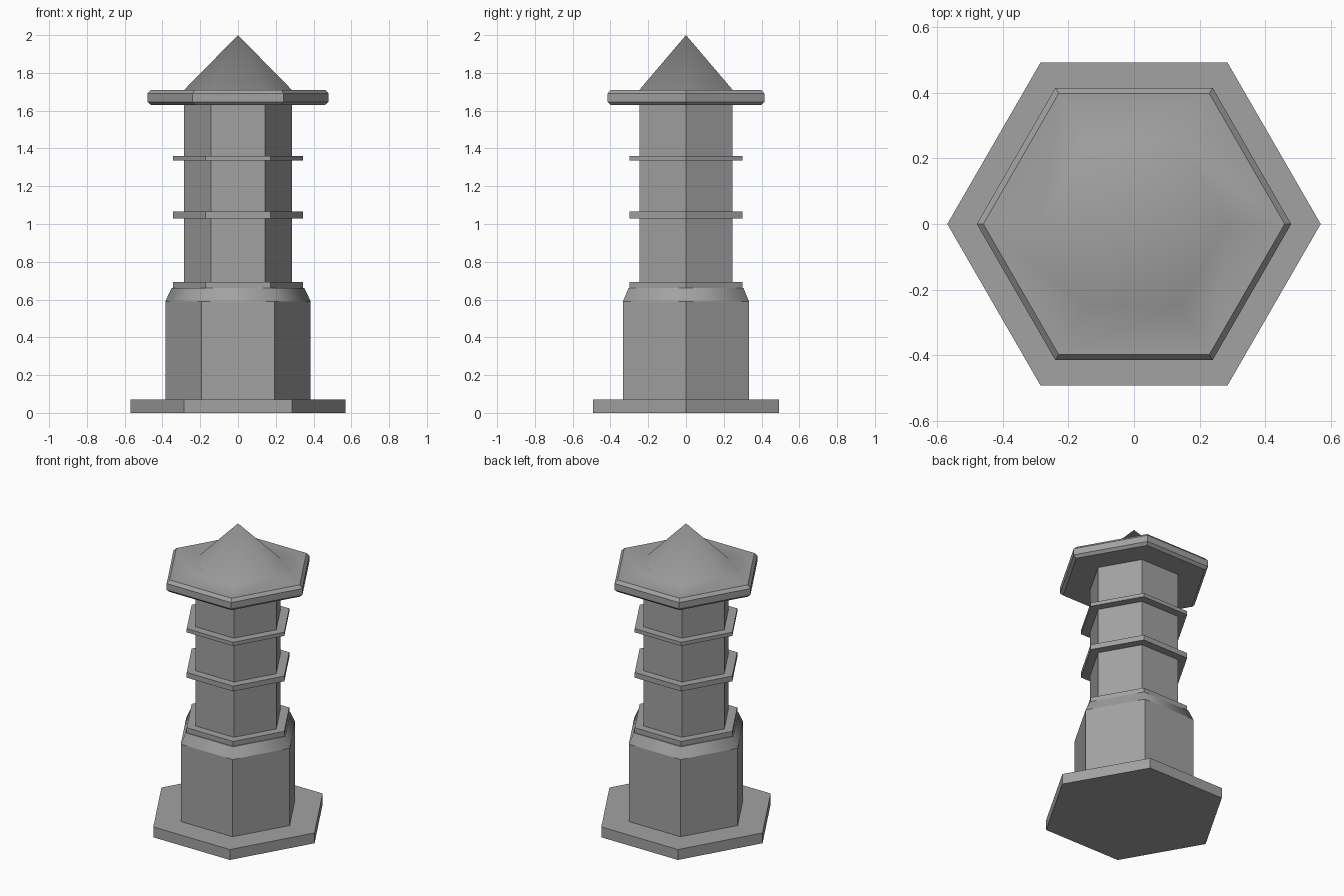
import bpy
import bmesh
from math import cos, sin, pi

cube = bpy.data.objects.get("Cube")
if cube:
    bpy.data.objects.remove(cube, do_unlink=True)

SIDES = 6
COLOUR = (0.36, 0.36, 0.36, 1)

stone = bpy.data.materials.new("grey stone")
stone.use_nodes = True
stone.diffuse_color = COLOUR
stone.node_tree.nodes["Principled BSDF"].inputs["Base Color"].default_value = COLOUR


def hex_part(name, profile, smooth_bands=()):
    """Sweep (radius, height) points into a closed six-sided solid."""
    bm = bmesh.new()
    rings = []
    for radius, z in profile:
        if radius == 0:
            rings.append([bm.verts.new((0, 0, z))] * SIDES)
        else:
            rings.append([bm.verts.new((radius * cos(2 * pi * i / SIDES),
                                        radius * sin(2 * pi * i / SIDES), z))
                          for i in range(SIDES)])
    for band, (low, high) in enumerate(zip(rings, rings[1:])):
        for i in range(SIDES):
            j = (i + 1) % SIDES
            corners = dict.fromkeys((low[i], low[j], high[j], high[i]))
            bm.faces.new(list(corners)).smooth = band in smooth_bands
    bm.faces.new(rings[0][::-1])
    if profile[-1][0] > 0:
        bm.faces.new(rings[-1])
    bmesh.ops.recalc_face_normals(bm, faces=bm.faces)
    mesh = bpy.data.meshes.new(name)
    bm.to_mesh(mesh)
    bm.free()
    mesh.materials.append(stone)
    obj = bpy.data.objects.new(name, mesh)
    bpy.context.collection.objects.link(obj)
    return obj


# Foot slab and pedestal with a softly shaded shoulder
hex_part("foot_slab", [(0.57, 0), (0.57, 0.07)])
hex_part("pedestal", [(0.385, 0.07), (0.385, 0.59), (0.352, 0.66)], {1})

# Shaft and its three projecting bands
hex_part("shaft", [(0.285, 0.66), (0.285, 1.63)])
for name, bottom, top in (("collar", 0.66, 0.693),
                          ("lower_band", 1.03, 1.065),
                          ("upper_band", 1.335, 1.36)):
    hex_part(name, [(0.345, bottom), (0.345, top)])

# Bevelled cap whose flat top blends into the pointed roof
hex_part("cap_roof", [(0.46, 1.63), (0.48, 1.647), (0.48, 1.69), (0.46, 1.71),
                      (0.285, 1.71), (0, 2)], {3, 4})
